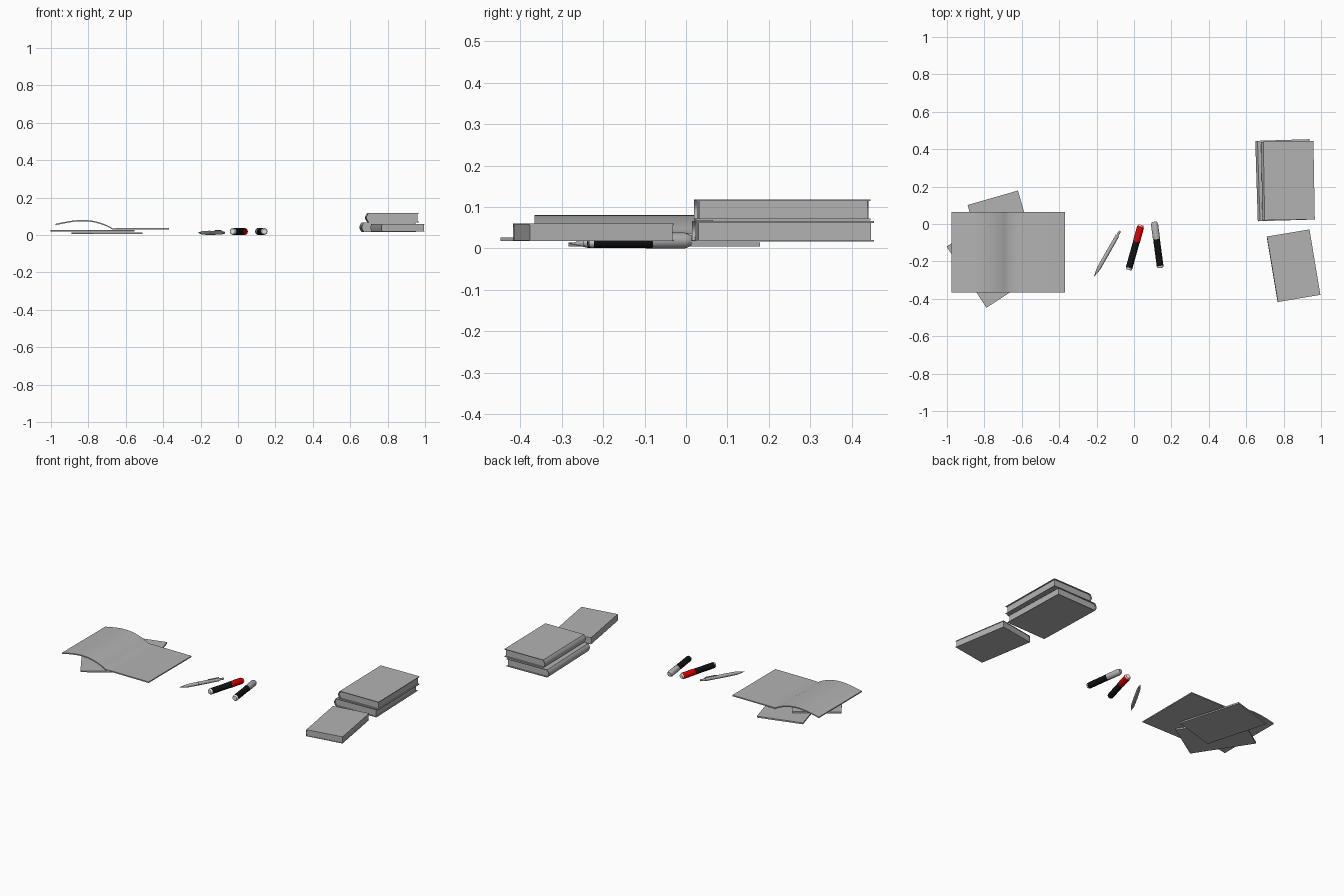
import bpy
import bmesh
import math
from mathutils import Matrix, Vector

cube = bpy.data.objects.get("Cube")
if cube:
    bpy.data.objects.remove(cube, do_unlink=True)


def material(name, rgb):
    m = bpy.data.materials.new(name)
    m.use_nodes = True
    m.diffuse_color = (*rgb, 1)
    m.node_tree.nodes["Principled BSDF"].inputs["Base Color"].default_value = (*rgb, 1)
    return m


grey = material("paper grey", (0.45, 0.45, 0.45))
black = material("marker black", (0.006, 0.006, 0.006))
red = material("cap red", (0.7, 0.0, 0.0))
white = material("marker white", (0.85, 0.85, 0.85))


def finish(bm, name, mats, smooth=True):
    bmesh.ops.recalc_face_normals(bm, faces=bm.faces)
    me = bpy.data.meshes.new(name)
    bm.to_mesh(me)
    bm.free()
    ob = bpy.data.objects.new(name, me)
    bpy.context.collection.objects.link(ob)
    for m in mats:
        me.materials.append(m)
    if smooth:
        bpy.ops.object.select_all(action='DESELECT')
        ob.select_set(True)
        bpy.context.view_layer.objects.active = ob
        bpy.ops.object.shade_smooth_by_angle(angle=math.radians(35))
    return ob


def extrude_profile(name, points, length, loc, angle=0.0):
    """Extrude a closed x-z outline along y, then turn and place it."""
    bm = bmesh.new()
    face = bm.faces.new([bm.verts.new((x, -length / 2, z)) for x, z in points])
    new = bmesh.ops.extrude_face_region(bm, geom=[face])["geom"]
    verts = [v for v in new if isinstance(v, bmesh.types.BMVert)]
    bmesh.ops.translate(bm, verts=verts, vec=(0, length, 0))
    bm.transform(Matrix.Translation(loc) @ Matrix.Rotation(math.radians(angle), 4, 'Z'))
    return finish(bm, name, [grey])


def bulge(left, low, high, depth, steps=8):
    """Rounded spine curve from bottom to top."""
    return [(left + depth * (1 - math.sin(math.pi * i / steps)),
             low + (high - low) * i / steps) for i in range(steps + 1)]


def book(name, centre, width, length, z0, z1, angle, rim=0.007, depth=0.012, board=0.004):
    h, half = z1 - z0, width / 2
    outer = bulge(-half, 0, h, depth)
    inner = bulge(-half + board, board, h - board, depth)
    loc = (*centre, z0)
    # Wraparound cover
    cover = [(half, 0)] + outer + [(half, h), (half, h - board)] + inner[::-1] + [(half, board)]
    extrude_profile(name + "_cover", cover, length, loc, angle)
    # Recessed page block
    pages = [(half - rim, board)] + inner + [(half - rim, h - board)]
    extrude_profile(name + "_pages", pages, length - 2 * rim, loc, angle)


book("lower_book", (0.80, 0.234), 0.29, 0.43, 0.017, 0.066, 1.8)
book("upper_book", (0.823, 0.232), 0.28, 0.42, 0.068, 0.118, 1.0)
book("small_book", (0.853, -0.223), 0.232, 0.355, 0.018, 0.06, 9.5,
     rim=0.003, depth=0.002, board=0.003)

# Loose thin booklets under the open magazine
for name, x, y, z, angle in (("lower_booklet", -0.70, -0.052, 0.005, 16),
                             ("upper_booklet", -0.778, -0.208, 0.018, 33)):
    outline = [(-0.14, 0), (0.14, 0), (0.14, 0.009), (-0.14, 0.009)]
    extrude_profile(name, outline, 0.39 if angle > 20 else 0.40, (x, y, z), angle)

# Open magazine: flat right page, arched left page
top = [(-0.37, 0.037), (-0.62, 0.037), (-0.67, 0.036)]
for i in range(1, 15):
    t = i / 14
    top.append((-0.67 - 0.305 * t,
                0.036 + 0.024 * t + 0.033 * math.sin(math.pi * t ** 0.85)))
under = [(x, z - 0.007) for x, z in reversed(top)]
extrude_profile("open_magazine", top + under, 0.43, (0, -0.15, 0))


def lathe(name, start, end, rings, mats, sides=20):
    """Rings are (distance fraction, radius, colour of the band that follows)."""
    a, b = Vector(start), Vector(end)
    axis = b - a
    bm = bmesh.new()
    loops = []
    for f, r, _ in rings:
        loops.append([bm.verts.new((r * math.cos(math.tau * k / sides),
                                    r * math.sin(math.tau * k / sides),
                                    f * axis.length)) for k in range(sides)])
    for i in range(len(loops) - 1):
        for k in range(sides):
            n = (k + 1) % sides
            face = bm.faces.new((loops[i][k], loops[i][n], loops[i + 1][n], loops[i + 1][k]))
            face.material_index = rings[i][2]
    bm.faces.new(loops[0]).material_index = rings[0][2]
    bm.faces.new(loops[-1]).material_index = rings[-1][2]
    bm.transform(Matrix.Translation(a) @ axis.to_track_quat('Z', 'Y').to_matrix().to_4x4())
    return finish(bm, name, mats)


# Markers: white end plug, black barrel, coloured cap
def marker(name, start, end, cap, tail):
    r = 0.018
    rings = [(0, r * 0.75, 1), (0.02, r * 0.95, 1), (0.045, r, 0), (0.62, r, 0),
             (0.62, r * 1.06, 2), (0.94, r * 1.06, 2), (0.97, r * 0.9, tail), (1, r * 0.7, tail)]
    lathe(name, start, end, rings, [black, white, cap])


marker("red_marker", (-0.029, -0.245, 0.019), (0.038, -0.005, 0.019), red, 1)
marker("grey_marker", (0.141, -0.235, 0.019), (0.108, 0.012, 0.019), grey, 2)

# Ballpoint pen with cone tip, grip ring and push button
pen_start, pen_end = Vector((-0.213, -0.28, 0.012)), Vector((-0.075, -0.038, 0.012))
lathe("pen", pen_start, pen_end,
      [(0, 0.001, 0), (0.04, 0.003, 0), (0.17, 0.010, 0), (0.40, 0.011, 0), (0.40, 0.010, 0),
       (0.42, 0.010, 0), (0.42, 0.011, 0), (0.90, 0.010, 0), (0.90, 0.006, 0), (1, 0.006, 0)],
      [grey], 16)

# Pen clip
bm = bmesh.new()
bmesh.ops.create_cube(bm, size=1, matrix=Matrix.Diagonal((0.07, 0.005, 0.004, 1)))
direction = pen_end - pen_start
bm.transform(Matrix.Translation(pen_start + direction * 0.77 + Vector((0, 0, 0.012)))
             @ Matrix.Rotation(math.atan2(direction.y, direction.x), 4, 'Z'))
finish(bm, "pen_clip", [grey], smooth=False)
